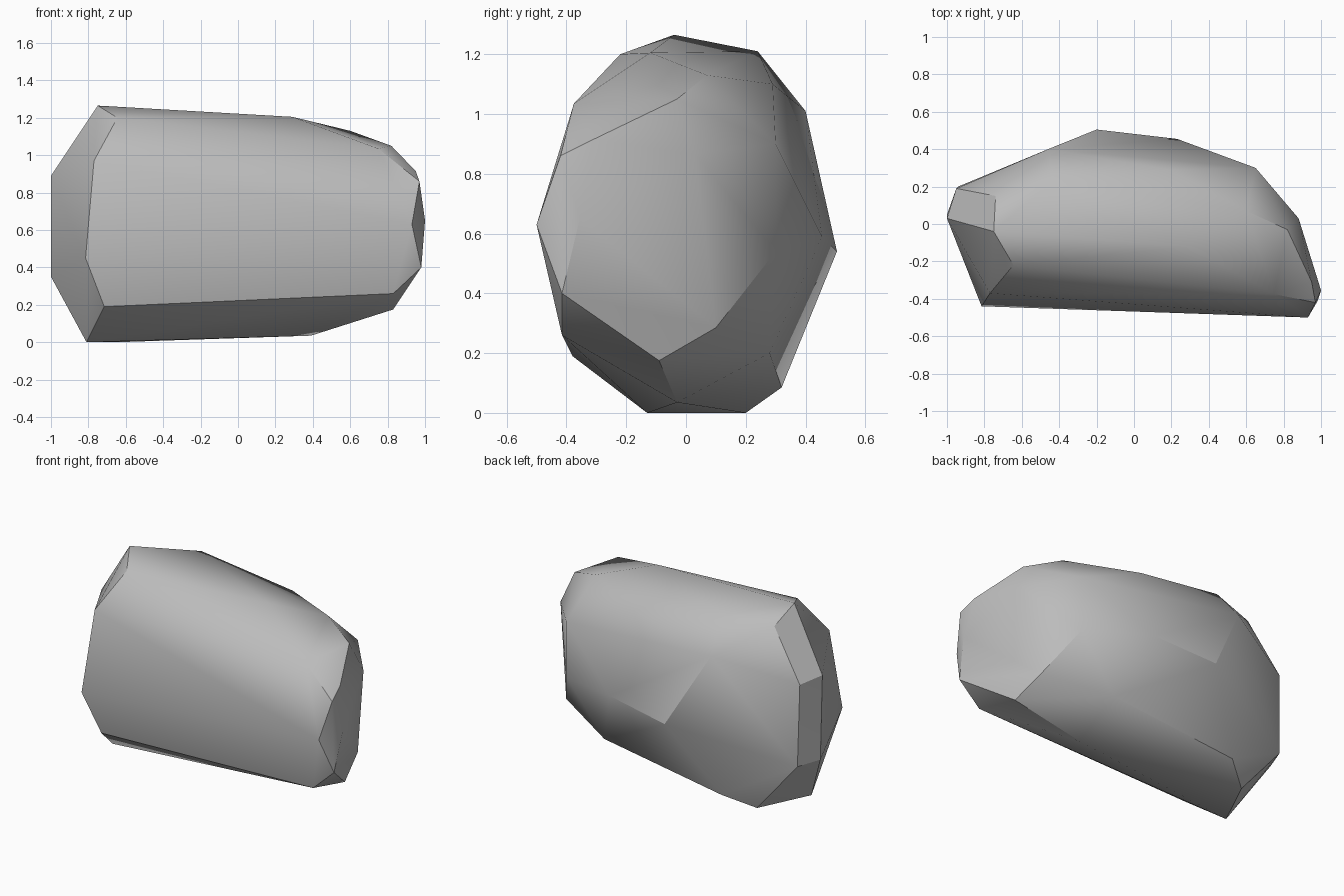
import bpy
import bmesh
import math

# Remove the default cube only
default_cube = bpy.data.objects.get("Cube")
if default_cube:
    bpy.data.objects.remove(default_cube, do_unlink=True)


def flat_material(name, colour):
    """One plain colour for viewport and render."""
    material = bpy.data.materials.new(name)
    material.use_nodes = True
    material.diffuse_color = colour
    shader = material.node_tree.nodes["Principled BSDF"]
    shader.inputs["Base Color"].default_value = colour
    return material


def hull_object(name, corners, material):
    """Wrap a chiselled convex skin around the corner points."""
    bm = bmesh.new()
    for corner in corners:
        bm.verts.new(corner)
    hull = bmesh.ops.convex_hull(bm, input=bm.verts[:], use_existing_faces=False)
    leftovers = [item for item in hull["geom_interior"] + hull["geom_unused"]
                 if isinstance(item, bmesh.types.BMVert)]
    bmesh.ops.delete(bm, geom=list(set(leftovers)), context="VERTS")
    bmesh.ops.recalc_face_normals(bm, faces=bm.faces[:])
    mesh = bpy.data.meshes.new(name)
    bm.to_mesh(mesh)
    bm.free()
    mesh.materials.append(material)
    result = bpy.data.objects.new(name, mesh)
    bpy.context.collection.objects.link(result)
    return result


# Broad, nearly flat front
front_corners = [
    (-.77, -.37, .97), (-.815, -.44, .45), (-.715, -.38, .19),
    (.83, -.415, .26), (.93, -.5, .63), (.75, -.375, 1.035),
]

# Chipped nose at the +x end
nose_corners = [
    (.97, -.42, .86), (.98, -.415, .4), (1, -.355, .65), (.95, -.31, .915),
    (.82, -.03, 1.05), (.88, .03, .865), (.83, -.09, .175), (.79, .1, .285),
]

# Gently sloping crown
crown_corners = [
    (-.75, -.04, 1.265), (-.645, -.22, 1.2), (.29, -.12, 1.205),
    (.6, .07, 1.13), (-.43, .24, 1.21), (-.74, .15, 1.185),
]

# Narrow facet at the -x end
tail_corners = [(-1, .03, .89), (-.95, .19, .875), (-1, .05, .35), (-.94, .2, .345)]

# Rounded back
back_corners = [
    (-.2, .505, .54), (.23, .455, .59), (-.46, .4, 1.01),
    (.65, .3, .9), (.65, .3, .54), (.19, .29, 1.1),
]

# Underside
base_corners = [
    (-.81, -.13, 0), (-.65, .2, 0), (-.48, .32, .085),
    (.39, -.03, .035), (.39, .28, .2),
]

stone_grey = flat_material("stone grey", (.5, .5, .5, 1))
rock = hull_object(
    "rock",
    front_corners + nose_corners + crown_corners
    + tail_corners + back_corners + base_corners,
    stone_grey,
)

# Soft shading across shallow facets, crisp chipped edges
bpy.ops.object.select_all(action="DESELECT")
rock.select_set(True)
bpy.context.view_layer.objects.active = rock
bpy.ops.object.shade_smooth_by_angle(angle=math.radians(30))
